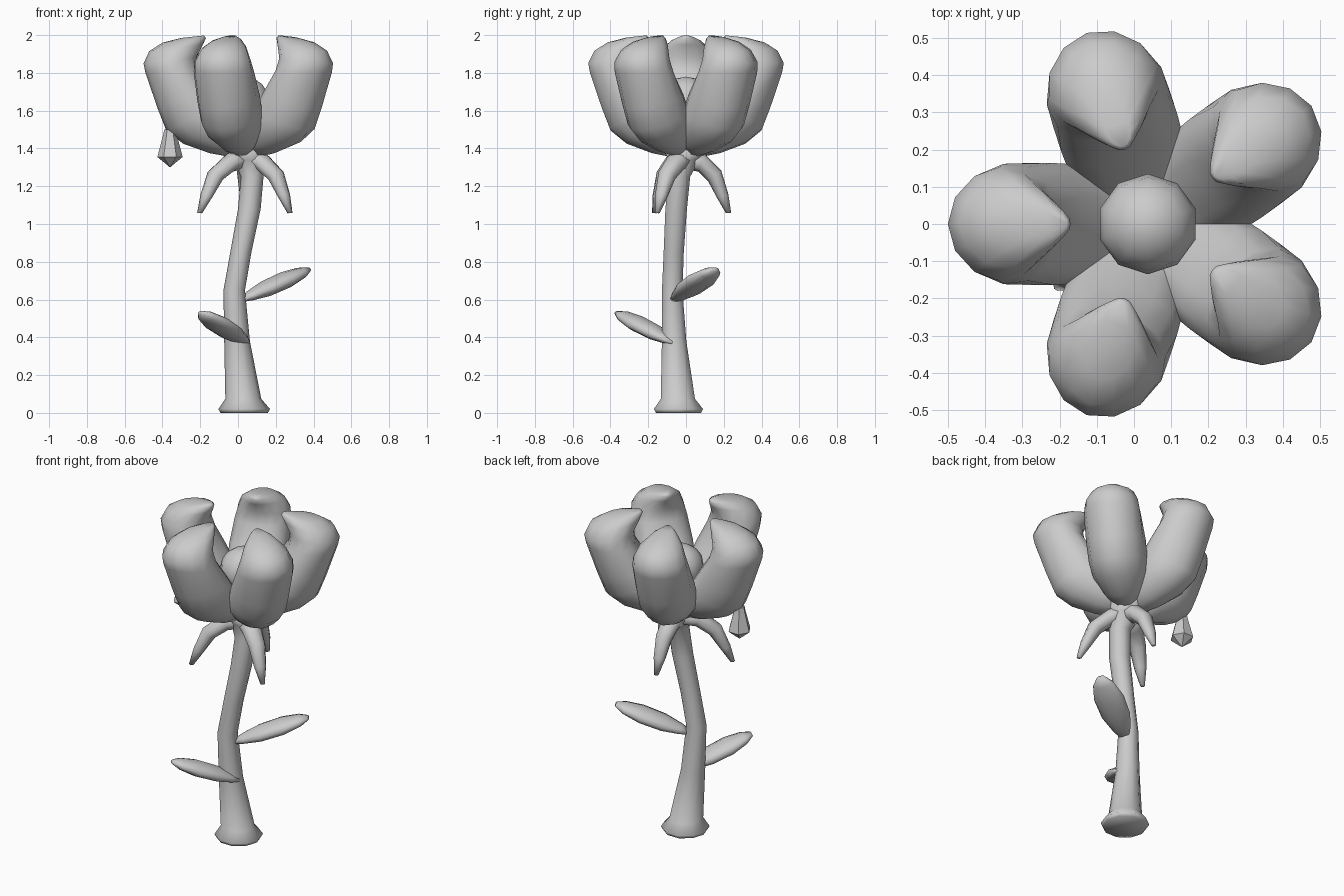
import bpy, bmesh, math
from math import cos, sin, pi
from mathutils import Vector

if "Cube" in bpy.data.objects:
    bpy.data.objects.remove(bpy.data.objects["Cube"], do_unlink=True)

grey = bpy.data.materials.new("plain grey")
grey.use_nodes = True
grey.diffuse_color = (0.6, 0.6, 0.6, 1)
grey.node_tree.nodes["Principled BSDF"].inputs["Base Color"].default_value = grey.diffuse_color


def loft(name, rings, smooth=True):
    """Skin a list of equal-length point rings and close both ends."""
    bm = bmesh.new()
    loops = [[bm.verts.new(p) for p in ring] for ring in rings]
    n = len(loops[0])
    for a, b in zip(loops, loops[1:]):
        for i in range(n):
            j = (i + 1) % n
            bm.faces.new((a[i], a[j], b[j], b[i]))
    bm.faces.new(loops[0][::-1])
    bm.faces.new(loops[-1])
    bmesh.ops.recalc_face_normals(bm, faces=bm.faces)
    for f in bm.faces:
        f.smooth = smooth
    mesh = bpy.data.meshes.new(name)
    bm.to_mesh(mesh)
    bm.free()
    mesh.materials.append(grey)
    obj = bpy.data.objects.new(name, mesh)
    bpy.context.collection.objects.link(obj)


def ellipse(centre, u, v, sides):
    return [centre + u * cos(2 * pi * i / sides) + v * sin(2 * pi * i / sides)
            for i in range(sides)]


def tube(name, path, sides, smooth=True):
    """Horizontal rings along (x, y, z, radius) points."""
    loft(name, [ellipse(Vector(p[:3]), Vector((p[3], 0, 0)), Vector((0, p[3], 0)), sides)
                for p in path], smooth)


# Curved stem with flared foot
tube("stem", [(0.033, -0.04, 0, 0.125), (0.033, -0.04, 0.02, 0.137), (0.028, -0.043, 0.075, 0.095),
              (-0.005, -0.063, 0.38, 0.068), (-0.02, -0.073, 0.65, 0.057), (0.015, -0.065, 0.85, 0.056),
              (0.06, -0.052, 1.08, 0.06), (0.075, -0.035, 1.25, 0.06),
              (0.06, -0.01, 1.34, 0.085), (0.04, 0, 1.4, 0.13)], 10)

# Petals: inner (r, z), outer (r, z), half width, pinch toward the inner edge
flower = Vector((0.04, 0, 0))
sections = [
    (-0.02, 1.44, 0.0, 1.34, 0.05, 0),
    (0.05, 1.53, 0.19, 1.375, 0.125, 0),
    (0.09, 1.57, 0.33, 1.425, 0.155, 0),
    (0.13, 1.62, 0.42, 1.495, 0.165, 0),
    (0.18, 1.70, 0.465, 1.61, 0.168, 0),
    (0.25, 1.81, 0.53, 1.80, 0.17, 0.2),
    (0.26, 1.88, 0.54, 1.85, 0.165, 0.4),
    (0.225, 1.95, 0.51, 1.915, 0.135, 0.6),
    (0.21, 1.985, 0.44, 1.96, 0.085, 0.6),
    (0.22, 1.998, 0.34, 1.985, 0.035, 0.4)]


def petal(index, angle):
    out, side = Vector((cos(angle), sin(angle), 0)), Vector((-sin(angle), cos(angle), 0))
    rings = []
    for ri, zi, ro, zo, width, pinch in sections:
        ring = []
        for k in range(14):
            t = 2 * pi * k / 14
            f = ((1 + cos(t)) / 2) ** 1.4
            w = width * sin(t) * (1 - pinch * (1 - f) ** 3)
            ring.append(flower + out * (ri + (ro - ri) * f) + side * w
                        + Vector((0, 0, zi + (zo - zi) * f)))
        rings.append(ring)
    loft(f"petal_{index}", rings)


for i in range(5):
    petal(i + 1, pi + i * 2 * pi / 5)

# Round flower centre
bpy.ops.mesh.primitive_uv_sphere_add(segments=10, ring_count=8, radius=0.135, location=(0.037, 0, 1.645))
heart = bpy.context.object
heart.name = "flower_centre"
heart.data.materials.append(grey)
bpy.ops.object.shade_smooth()


# Three drooping sepals
def sepal(index, tip):
    root = Vector((0.05, 0, 0))
    reach = Vector((tip[0], tip[1], 0)) - root
    out = reach.normalized()
    side = Vector((-out.y, out.x, 0))
    rings = []
    for f, z, thick, width, tilt in [(0, 1.35, 0.06, 0.07, 80), (0.35, 1.325, 0.05, 0.06, 70),
                                     (0.66, 1.255, 0.045, 0.05, 40), (0.84, 1.15, 0.032, 0.036, 15),
                                     (0.98, 1.058, 0.014, 0.013, 5)]:
        a = math.radians(tilt)
        across = out * cos(a) + Vector((0, 0, sin(a)))
        rings.append(ellipse(root + reach * f + Vector((0, 0, z)), across * thick, side * width, 8))
    loft(f"sepal_{index}", rings)


for i, tip in enumerate([(0.28, -0.155), (-0.208, -0.17), (0.045, 0.23)]):
    sepal(i + 1, tip)


# Stem leaves: flattened pods
def leaf(name, base, tip, width, thick):
    base, tip = Vector(base), Vector(tip)
    axis = tip - base
    side = axis.cross(Vector((0, 0, 1))).normalized()
    up = side.cross(axis).normalized()
    profile = [(0, 0.3), (0.12, 0.6), (0.35, 0.95), (0.65, 1), (0.88, 0.7), (1, 0.25)]
    loft(name, [ellipse(base + axis * f, side * width * s, up * thick * s, 10) for f, s in profile])


leaf("left_leaf", (0.02, -0.06, 0.6), (0.375, 0.155, 0.76), 0.088, 0.044)
leaf("right_leaf", (0.045, -0.06, 0.37), (-0.195, -0.365, 0.53), 0.085, 0.042)

# Faceted hanging drop under the right petal
tube("hanging_drop", [(-0.36, -0.01, 1.5, 0.03), (-0.36, -0.01, 1.465, 0.038),
                      (-0.36, -0.01, 1.355, 0.067), (-0.36, -0.01, 1.302, 0.003)], 6, smooth=False)
